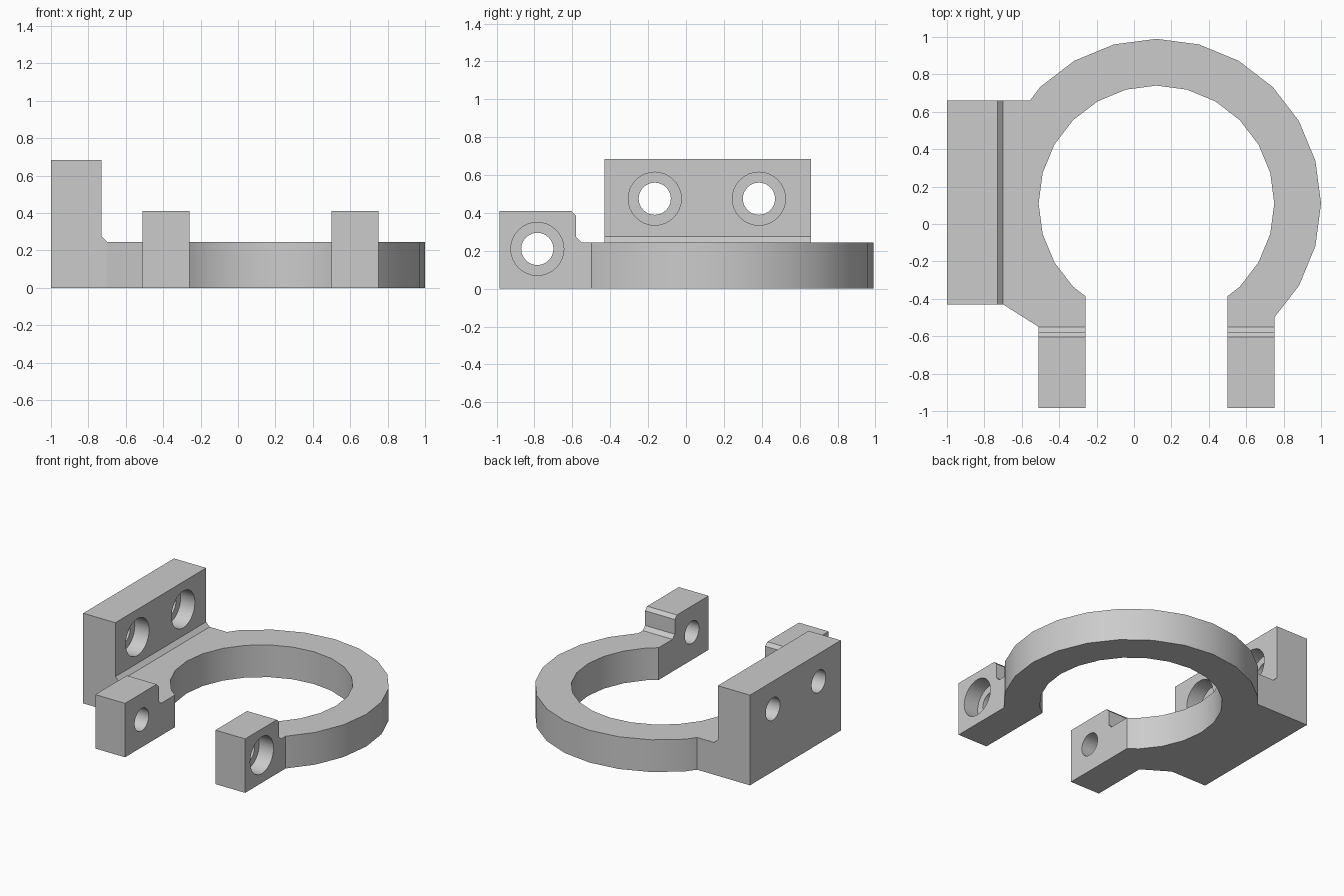
import bpy
import bmesh
from math import radians, cos, sin, pi
from mathutils import Matrix, Vector

cube = bpy.data.objects.get("Cube")
if cube:
    bpy.data.objects.remove(cube, do_unlink=True)

grey = bpy.data.materials.new("light grey")
grey.use_nodes = True
grey.diffuse_color = (0.6, 0.6, 0.6, 1)
grey.node_tree.nodes["Principled BSDF"].inputs["Base Color"].default_value = (0.6, 0.6, 0.6, 1)

CENTRE = Vector((0.12, 0.11))
OUTER, INNER, THICK = 0.88, 0.63, 0.245
LUG_FRONT, LUG_W = -0.985, 0.25
LUG_X = (-0.51, 0.5)


def add_object(name, bm):
    bmesh.ops.recalc_face_normals(bm, faces=bm.faces)
    mesh = bpy.data.meshes.new(name)
    bm.to_mesh(mesh)
    bm.free()
    mesh.materials.append(grey)
    obj = bpy.data.objects.new(name, mesh)
    bpy.context.collection.objects.link(obj)
    return obj


def extrude(name, points, vector):
    """Solid from a closed profile swept along a vector."""
    bm = bmesh.new()
    face = bm.faces.new([bm.verts.new(p) for p in points])
    new = bmesh.ops.extrude_face_region(bm, geom=[face], use_keep_orig=True)["geom"]
    bmesh.ops.translate(bm, vec=vector, verts=[v for v in new if isinstance(v, bmesh.types.BMVert)])
    return add_object(name, bm)


def bore(name, x0, x1, y, z, radius):
    """Cylinder cutter along x."""
    bm = bmesh.new()
    place = Matrix.Translation(((x0 + x1) / 2, y, z)) @ Matrix.Rotation(pi / 2, 4, 'Y')
    bmesh.ops.create_cone(bm, cap_ends=True, segments=32, radius1=radius, radius2=radius,
                          depth=x1 - x0, matrix=place)
    obj = add_object(name, bm)
    obj.hide_render = True
    return obj


def combine(body, other, operation):
    mod = body.modifiers.new("combine", 'BOOLEAN')
    mod.operation, mod.solver, mod.object = operation, 'EXACT', other
    bpy.context.view_layer.objects.active = body
    bpy.ops.object.modifier_apply(modifier=mod.name)
    bpy.data.objects.remove(other, do_unlink=True)


def arc(radius, start, stop, step):
    return [CENTRE + radius * Vector((cos(radians(a)), sin(radians(a))))
            for a in range(start, stop, step)]


# Open ring with its mounting foot and the roots of both lugs
gap_l, gap_r = LUG_X[0] + LUG_W, LUG_X[1]
outline = [Vector((0.75, -0.5))] + arc(OUTER, -30, 136, 15)
outline += [Vector(p) for p in [(-0.556, 0.66), (-1, 0.66), (-1, -0.43), (-0.7, -0.43),
                                (-0.51, -0.55), (-0.51, LUG_FRONT), (gap_l, LUG_FRONT),
                                (gap_l, -0.386)]]
outline += arc(INNER, 225, -46, -15)
outline += [Vector(p) for p in [(gap_r, -0.386), (gap_r, LUG_FRONT), (0.75, LUG_FRONT)]]
body = extrude("clamp_bracket", [(p.x, p.y, 0) for p in outline], (0, 0, THICK))

# Upright mounting plate with a chamfered foot
plate = [(-1, 0), (-0.7, 0), (-0.7, THICK), (-0.73, 0.275), (-0.73, 0.685), (-1, 0.685)]
combine(body, extrude("mounting_plate", [(x, -0.43, z) for x, z in plate], (0, 1.09, 0)), 'UNION')

# Clamping lugs
lug = [(LUG_FRONT, 0), (-0.552, 0), (-0.552, THICK), (-0.58, 0.273),
       (-0.58, 0.385), (-0.605, 0.41), (LUG_FRONT, 0.41)]
for x in LUG_X:
    combine(body, extrude("lug", [(x, y, z) for y, z in lug], (LUG_W, 0, 0)), 'UNION')

# Screw holes, counterbored in the plate and the left lug
for y in (-0.165, 0.385):
    combine(body, bore("plate_hole", -1.1, -0.6, y, 0.475, 0.085), 'DIFFERENCE')
    combine(body, bore("plate_counterbore", -0.85, -0.6, y, 0.475, 0.14), 'DIFFERENCE')
combine(body, bore("lug_hole", -0.7, 0.9, -0.785, 0.21, 0.085), 'DIFFERENCE')
combine(body, bore("lug_counterbore", 0.63, 0.9, -0.785, 0.21, 0.14), 'DIFFERENCE')

# Merge flat regions and shade the curved walls smoothly
bm = bmesh.new()
bm.from_mesh(body.data)
bmesh.ops.remove_doubles(bm, verts=bm.verts, dist=0.0005)
bmesh.ops.dissolve_limit(bm, angle_limit=radians(1), verts=bm.verts, edges=bm.edges)
bm.to_mesh(body.data)
bm.free()
for obj in bpy.context.selected_objects:
    obj.select_set(False)
body.select_set(True)
bpy.context.view_layer.objects.active = body
bpy.ops.object.shade_smooth_by_angle(angle=radians(25))
